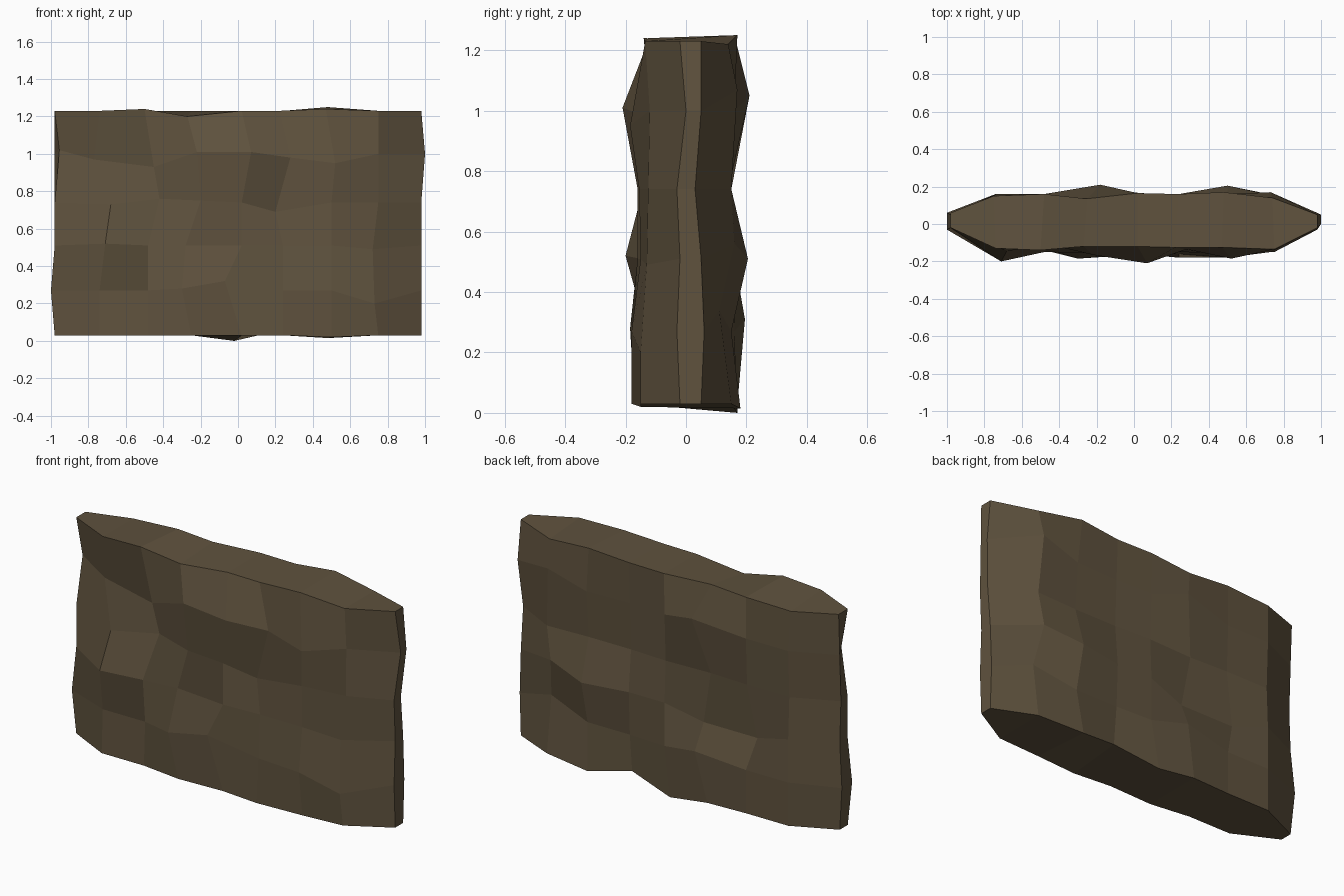
import bpy, bmesh

if "Cube" in bpy.data.objects:
    bpy.data.objects.remove(bpy.data.objects["Cube"])

COLS, ROWS = 9, 6
XS = [-0.98, -0.74, -0.48, -0.25, 0.02, 0.24, 0.50, 0.75, 0.98]
ZS = [0.03, 0.27, 0.51, 0.74, 1.0, 1.23]

# Depth of each weathered face, bottom row to top row (cm, left to right)
FRONT = [[2, 14, 14, 17, 16, 18, 15, 15, 2],
         [3, 13, 13, 18.5, 17, 16, 18, 15, 3],
         [2, 20, 15, 13, 16, 15, 15, 13, 2],
         [2, 14.5, 9, 15.5, 16, 12, 15.5, 12.5, 3],
         [0, 7, 11, 16.5, 21, 13.5, 18.5, 12, 0],
         [2, 13, 14, 12, 12, 12.5, 12.5, 13.5, 2]]
BACK = [[5, 16, 16, 17, 17, 13, 18, 15, 5],
        [6, 16, 16, 19.5, 16, 15, 15, 11, 6],
        [5, 16, 13, 13, 16, 16, 20.5, 16, 5],
        [4, 15, 15, 14, 15, 14, 14, 15, 3],
        [5, 16, 16, 21, 16, 15, 16, 17, 5],
        [6, 15, 16, 13.5, 16.5, 16, 17, 14, 5]]

# In-plane nudges (row, column): (dx, dz) in cm
FRONT_NUDGE = {(1, 0): (-2, 0), (1, 3): (-5, 1), (1, 4): (-9, 5), (1, 7): (-2, -7),
               (2, 1): (3, 1), (2, 3): (-3, 0), (2, 7): (-3, -2), (3, 1): (6, -1),
               (3, 2): (6, 2), (3, 3): (5, 1), (3, 5): (-4, -5), (4, 0): (2.5, 2),
               (4, 1): (-3, -3), (4, 2): (3, -7), (4, 3): (3, 1), (4, 4): (5, 1),
               (4, 5): (4, -2), (4, 6): (2, -5), (4, 8): (2, 0), (5, 2): (-2, 1),
               (5, 3): (-2, -3), (5, 5): (-2, 0), (5, 6): (-3, 1), (0, 6): (0, -1)}
BACK_NUDGE = {(0, 4): (-4, -3), (0, 5): (0, 3), (0, 6): (-2, -1.5), (1, 0): (-2, 0),
              (1, 3): (6, 4), (1, 7): (0, 7), (2, 2): (-5, -6), (2, 3): (5, -6),
              (2, 7): (-3, 5), (4, 3): (7, 5), (4, 7): (-2, 7), (4, 8): (2, 0),
              (5, 6): (-2, 2), (5, 1): (-1, -1), (5, 7): (-1, -1)}


def add_side(bm, depths, nudges, sign):
    grid = []
    for r in range(ROWS):
        row = []
        for c in range(COLS):
            dx, dz = nudges.get((r, c), (0, 0))
            row.append(bm.verts.new((XS[c] + dx / 100, sign * depths[r][c] / 100,
                                     ZS[r] + dz / 100)))
        grid.append(row)
    for r in range(ROWS - 1):
        for c in range(COLS - 1):
            bm.faces.new((grid[r][c], grid[r][c + 1], grid[r + 1][c + 1], grid[r + 1][c]))
    return grid


def rim(grid):
    return (grid[0] + [row[-1] for row in grid[1:]] + grid[-1][-2::-1]
            + [row[0] for row in grid[-2:0:-1]])


# Stone slab: rough front and back joined by a rim
bm = bmesh.new()
front_rim = rim(add_side(bm, FRONT, FRONT_NUDGE, -1))
back_rim = rim(add_side(bm, BACK, BACK_NUDGE, 1))
n = len(front_rim)
for i in range(n):
    j = (i + 1) % n
    bm.faces.new((front_rim[i], back_rim[i], back_rim[j], front_rim[j]))
bmesh.ops.recalc_face_normals(bm, faces=bm.faces)

mesh = bpy.data.meshes.new("stone_wall_slab")
bm.to_mesh(mesh)
bm.free()
slab = bpy.data.objects.new("stone_wall_slab", mesh)
bpy.context.collection.objects.link(slab)

# Dark brown stone
stone = bpy.data.materials.new("brown_stone")
stone.diffuse_color = (0.115, 0.085, 0.048, 1)
stone.use_nodes = True
stone.node_tree.nodes["Principled BSDF"].inputs["Base Color"].default_value = stone.diffuse_color
mesh.materials.append(stone)
